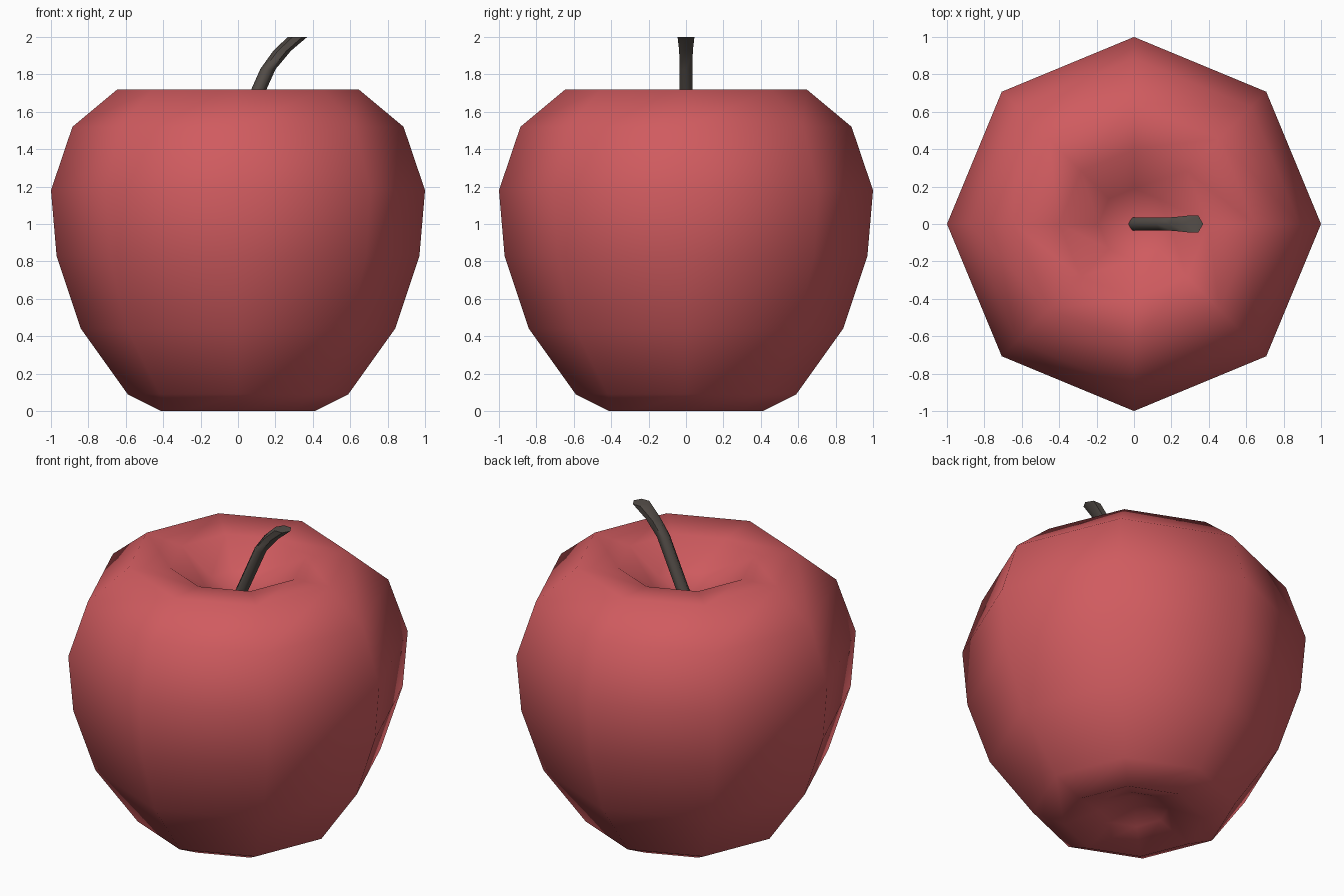
import bpy, bmesh, math

if "Cube" in bpy.data.objects:
    bpy.data.objects.remove(bpy.data.objects["Cube"])


def material(name, rgb):
    m = bpy.data.materials.new(name)
    m.diffuse_color = (*rgb, 1)
    m.use_nodes = True
    m.node_tree.nodes["Principled BSDF"].inputs["Base Color"].default_value = m.diffuse_color
    return m


def loft(name, sides, rings, mat, pole_bottom=None, pole_top=None):
    """Bridge horizontal rings (x, z, half width x, half width y), closing with poles or caps."""
    bm = bmesh.new()
    loops = []
    for cx, z, rx, ry in rings:
        loops.append([bm.verts.new((cx + rx * math.cos(2 * math.pi * i / sides),
                                    ry * math.sin(2 * math.pi * i / sides), z))
                      for i in range(sides)])
    for a, b in zip(loops, loops[1:]):
        for i in range(sides):
            j = (i + 1) % sides
            bm.faces.new((a[i], a[j], b[j], b[i]))
    for loop, pole in ((loops[0], pole_bottom), (loops[-1], pole_top)):
        if pole is None:
            bm.faces.new(loop)
        else:
            tip = bm.verts.new((0, 0, pole))
            for i in range(sides):
                bm.faces.new((loop[i], loop[(i + 1) % sides], tip))
    bmesh.ops.recalc_face_normals(bm, faces=bm.faces)
    me = bpy.data.meshes.new(name)
    bm.to_mesh(me)
    bm.free()
    me.materials.append(mat)
    ob = bpy.data.objects.new(name, me)
    bpy.context.collection.objects.link(ob)
    return ob


red = material("apple red", (0.63, 0.105, 0.115))
brown = material("stem brown", (0.09, 0.076, 0.066))

# Fruit: eight-sided lathe with a dimple at both ends
profile = [(0.20, 0.08), (0.41, 0.0), (0.59, 0.09), (0.84, 0.44), (0.97, 0.83),
           (1.0, 1.18), (0.885, 1.52), (0.645, 1.72), (0.40, 1.70), (0.19, 1.56)]
fruit = loft("fruit", 8, [(0, z, r, r) for r, z in profile], red, 0.17, 1.48)
fruit.data.shade_smooth()

# Stem: bent six-sided stalk flaring to a flat tip
stem = loft("stem", 6, [(0.0, 1.47, 0.04, 0.04), (0.16, 1.828, 0.041, 0.04),
                        (0.235, 1.925, 0.047, 0.042), (0.318, 2.0, 0.052, 0.052)], brown)
bpy.context.view_layer.objects.active = stem
stem.select_set(True)
bpy.ops.object.shade_smooth_by_angle(angle=math.radians(62))
